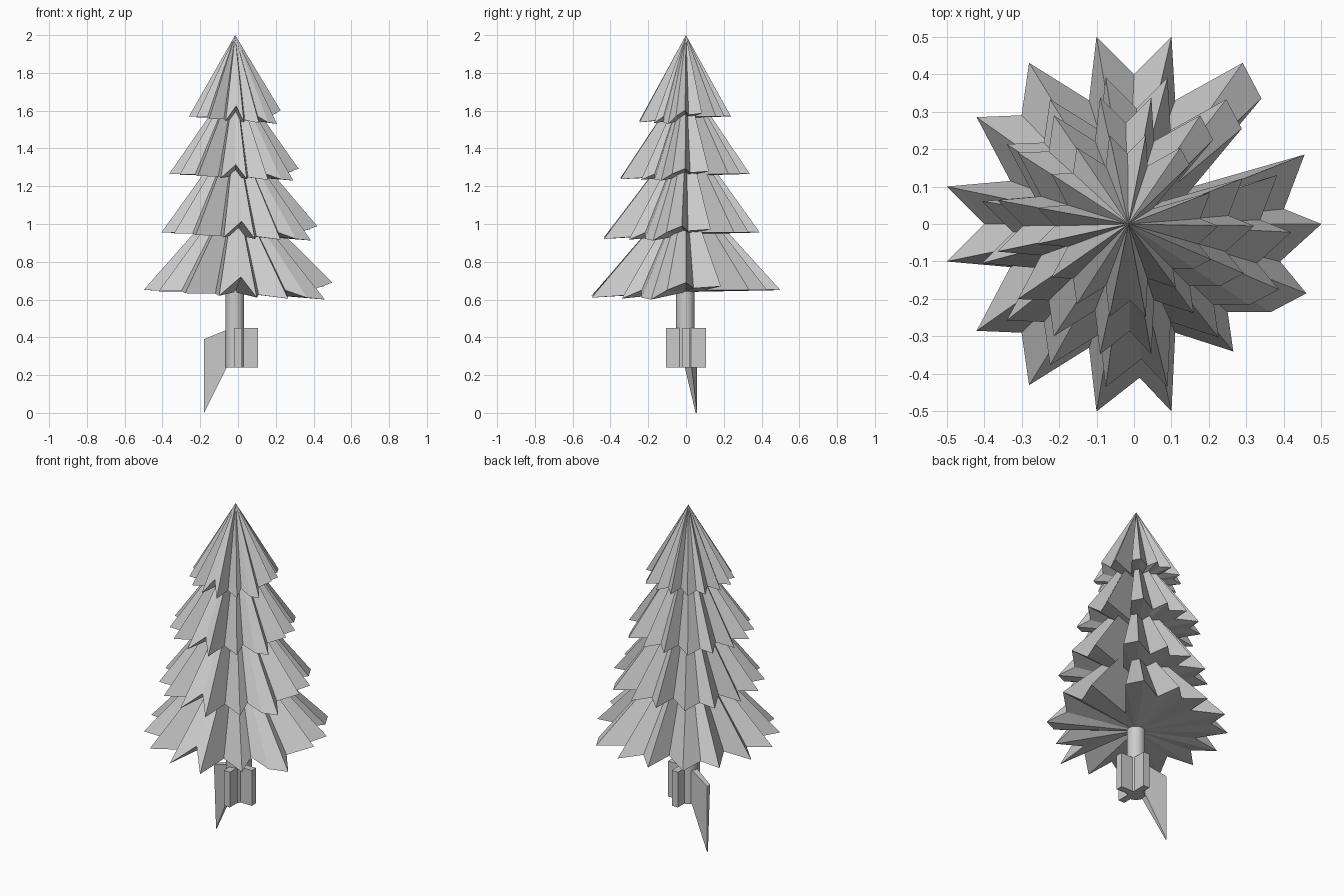
import bpy, bmesh, math

if "Cube" in bpy.data.objects:
    bpy.data.objects.remove(bpy.data.objects["Cube"])

def make_object(name, verts, faces):
    mesh = bpy.data.meshes.new(name)
    bm = bmesh.new()
    vs = [bm.verts.new(v) for v in verts]
    for f in faces:
        bm.faces.new([vs[i] for i in f])
    bmesh.ops.recalc_face_normals(bm, faces=bm.faces[:])
    bm.to_mesh(mesh)
    bm.free()
    obj = bpy.data.objects.new(name, mesh)
    bpy.context.collection.objects.link(obj)
    return obj

# Zigzag rim of the widest tier: x, y, height relative to the rim level
back_left = [(0.10, 0.50, 0), (0.0, 0.40, .01), (-0.10, 0.50, 0), (-0.12, 0.33, .01),
             (-0.28, 0.43, 0), (-0.30, 0.29, .01), (-0.42, 0.285, 0), (-0.33, 0.115, .01),
             (-0.50, 0.10, 0)]
front_left = [(x, -y, z - max(0, .03 * (x + .5) / .4)) for x, y, z in reversed(back_left)]
front_left[-2] = (0.015, -0.41, .07)
front_left[-1] = (0.10, -0.50, -.04)
right_front = [(0.11, -0.29, -.025), (0.265, -0.34, -.045), (0.25, -0.235, 0),
               (0.365, -0.235, -.04), (0.46, -0.185, -.05), (0.39, -0.10, 0),
               (0.50, 0.0, .04)]
right_back = [(0.40, 0.04, .01), (0.455, 0.185, .02), (0.14, 0.095, 0),
              (0.34, 0.335, 0), (0.29, 0.43, 0), (0.11, 0.33, .01)]
rim = back_left + [(-0.40, 0.0, .01)] + front_left + right_front + right_back

# Pleated foliage tiers: centre x, centre y, scale, rim height, apex height, pleat depth
tiers = [(0.0, 0.0, 1.0, .65, 1.20, 1.0),
         (.007, -.022, .825, .955, 1.50, .85),
         (-.022, -.005, .685, 1.265, 1.77, .7),
         (-.017, -.005, .485, 1.57, 2.0, .8)]
for k, (cx, cy, s, z0, top, d) in enumerate(tiers):
    n = len(rim)
    verts = [(cx + x * s, cy + y * s, z0 + z * d) for x, y, z in rim]
    # outer tip and the centre of the nearly flat underside
    verts += [(-0.015, 0, top), (-0.015, 0, z0 - .01)]
    faces = []
    for i in range(n):
        j = (i + 1) % n
        faces += [(i, j, n), (j, i, n + 1)]
    make_object(f"foliage_tier_{k + 1}", verts, faces)

# Round trunk
bpy.ops.mesh.primitive_cylinder_add(vertices=24, radius=.049, depth=.42,
                                    location=(-.017, -.004, .45))
trunk = bpy.context.object
trunk.name = "trunk"
bpy.ops.object.shade_smooth_by_angle(angle=math.radians(40))

# Three upright base plates
for name, x, y, sx, sy in (("base_plate_right", .045, 0, .12, .04),
                           ("base_plate_front", 0.0, -.06, .04, .09),
                           ("base_plate_back", 0.0, .06, .04, .09)):
    bpy.ops.mesh.primitive_cube_add(size=1, location=(x, y, .345))
    obj = bpy.context.object
    obj.name = name
    obj.scale = (sx, sy, .21)

# Stretched left plate that reaches down to the ground
def slab(profile):
    verts = [(x, y + s * t, z) for s in (-1, 1) for x, y, z, t in profile]
    n = len(profile)
    faces = [tuple(range(n)), tuple(range(n, 2 * n))]
    return verts, faces + [(i, (i + 1) % n, n + (i + 1) % n, n + i) for i in range(n)]

make_object("base_plate_left", *slab([(-.02, 0, .24, .02), (-.06, .012, .24, .018),
                                      (-.18, .055, 0, .004), (-.18, .045, .39, .014),
                                      (-.06, .005, .44, .02), (-.02, 0, .45, .02)]))
